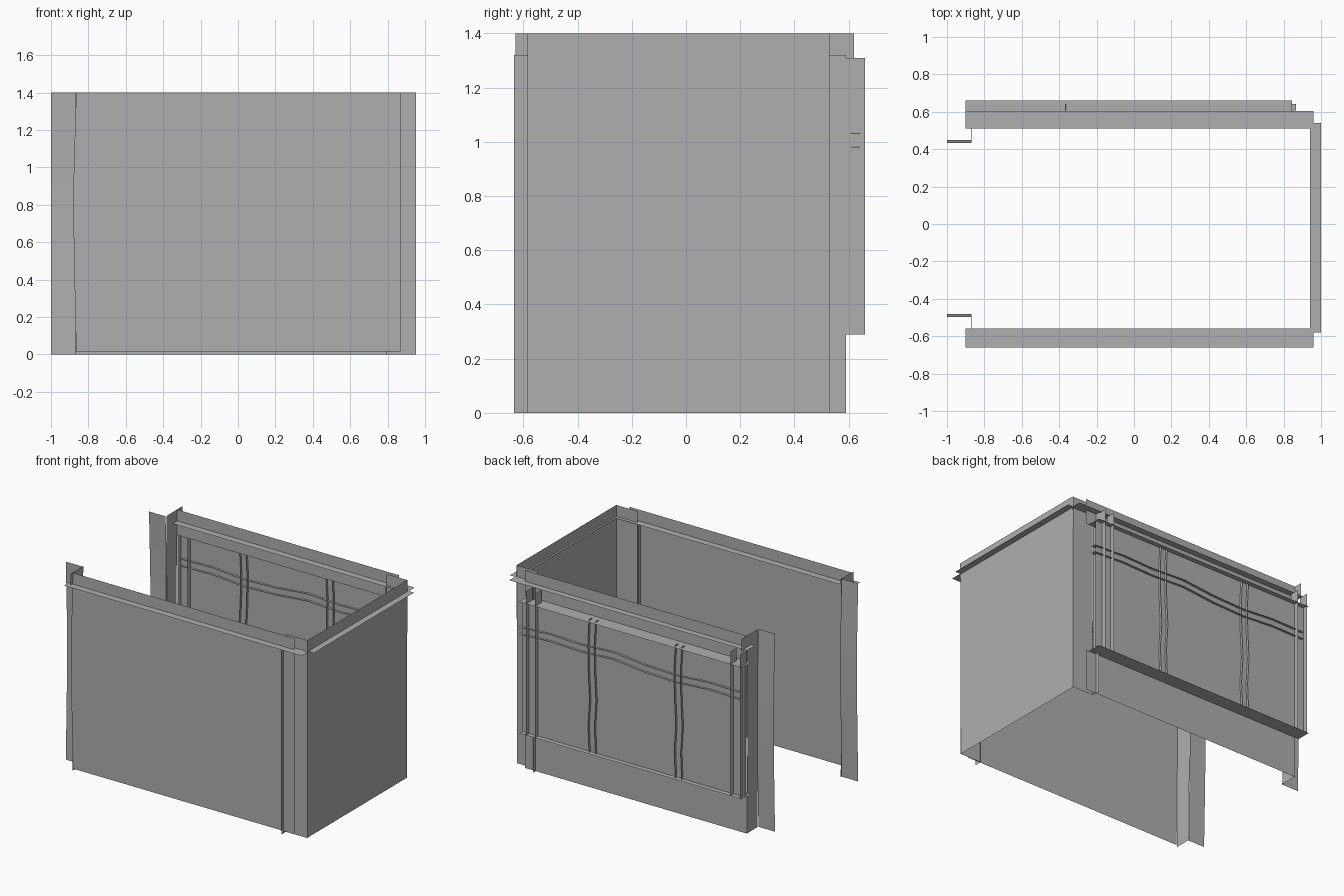
import bpy
import bmesh
from mathutils import Vector

cube = bpy.data.objects.get("Cube")
if cube:
    bpy.data.objects.remove(cube, do_unlink=True)

grey = bpy.data.materials.new("plain grey")
grey.use_nodes = True
colour = (0.43, 0.43, 0.43, 1)
grey.diffuse_color = colour
grey.node_tree.nodes["Principled BSDF"].inputs["Base Color"].default_value = colour

MIDDLE = Vector((0, 0, 0.7))


def loft(name, first, second):
    """Thin sheet spanning two paths with the same number of points."""
    bm = bmesh.new()
    a = [bm.verts.new(p) for p in first]
    b = [bm.verts.new(p) for p in second]
    for i in range(len(a) - 1):
        bm.faces.new((a[i], a[i + 1], b[i + 1], b[i]))
    for f in bm.faces:
        f.normal_update()
        if f.normal.dot(f.calc_center_median() - MIDDLE) < 0:
            f.normal_flip()
    mesh = bpy.data.meshes.new(name)
    bm.to_mesh(mesh)
    bm.free()
    mesh.materials.append(grey)
    obj = bpy.data.objects.new(name, mesh)
    bpy.context.collection.objects.link(obj)
    return obj


def ribbon(name, path, vec):
    """Path swept straight along a vector."""
    return loft(name, path, [Vector(p) + Vector(vec) for p in path])


def upright(name, start, end, low, high):
    """Vertical sheet over a line in plan."""
    return ribbon(name, [(*start, low), (*end, low)], (0, 0, high - low))


def flat(name, x0, x1, y0, y1, z):
    """Horizontal sheet."""
    return ribbon(name, [(x0, y0, z), (x1, y0, z)], (0, y1 - y0, 0))


FRONT, BACK, OUTSET = -0.61, 0.56, 0.625
LOW, HIGH, RIM, TOP = 0.29, 1.22, 1.32, 1.4
BOW = [(0, 0), (0.3, 0.007), (0.6, 0.013), (0.9, 0.015), (1.15, 0.008), (TOP, 0)]

# Front wall with a bowed open edge
loft("front_wall",
     [(-0.865 - bow, FRONT, max(z, 0.015)) for z, bow in BOW],
     [(0.87, FRONT, max(z, 0.015)) for z, bow in BOW])

# Closed end wall and its raised rim
ribbon("end_wall", [(0.95, -0.585, 0), (0.955, -0.585, RIM)], (0, 1.115, 0))
upright("end_rim", (0.955, -0.585), (0.955, 0.53), RIM, TOP)

# Corner sheets and the fins that cross the long walls
for side, y, wall in (("front", -0.585, FRONT), ("back", 0.53, BACK)):
    upright(side + "_corner_sheet", (0.79, y), (0.953, y), 0, TOP)
    upright(side + "_corner_fin", (0.785, y), (0.785, 2 * wall - y), 0, RIM)

# Back wall below and above the bay
upright("back_lower_wall", (-0.87, BACK), (0.87, BACK), 0, LOW)
upright("back_upper_wall", (-0.87, BACK), (0.87, BACK), HIGH, TOP)

# Horizontal flanges around the top
flat("front_flange", -0.9, 0.96, -0.66, -0.56, RIM)
flat("back_flange", -0.9, 0.96, 0.51, 0.605, RIM)
flat("end_flange", 0.94, 1.0, -0.58, 0.54, RIM)

# Returns and flanges framing the open end
for side, wall, inner in (("front", FRONT, -0.49), ("back", BACK, 0.44)):
    ribbon(side + "_return",
           [(-0.868 - bow * 0.3, wall, z) for z, bow in BOW],
           (0, inner - wall, 0))
    ribbon(side + "_end_flange",
           [(-1.0, inner - 0.007 + bow, z) for z, bow in BOW],
           (0.13, 0, 0))
upright("front_rim_return", (-0.87, -0.63), (-0.87, -0.56), RIM, TOP)
upright("back_rim_return", (-0.87, 0.5), (-0.87, 0.62), 1.31, TOP)

# Outset bay on the back wall
upright("bay_panel", (-0.9, OUTSET), (0.845, OUTSET), LOW, HIGH)
for name, z in (("bay_sill", LOW), ("bay_head", HIGH)):
    flat(name, -0.9, 0.845, BACK, 0.66, z)

# Paired posts at both ends of the bay
for side, xs in (("left", (0.79, 0.72)), ("right", (-0.81, -0.885))):
    for i, x in enumerate(xs):
        upright(f"{side}_bay_post_{i + 1}", (x, 0.59), (x, 0.66), LOW, 1.31)

# Paired wavy mullions
SWAY = (0, 0.008, -0.004, 0.006, 0.01, 0)
for side, centre in (("left", 0.285), ("right", -0.39)):
    for i, offset in enumerate((-0.025, 0.025)):
        path = [(centre + offset + s, 0.608, LOW + (HIGH + 0.01 - LOW) * k / 5)
                for k, s in enumerate(SWAY)]
        ribbon(f"{side}_mullion_{i + 1}", path, (0, 0.034, 0))

# Paired wavy cross rails
DIP = (0, 0.012, 0.005, 0.018, -0.006, -0.014, 0.004, 0)
for i, z in enumerate((1.03, 0.98)):
    path = [(0.865 - 1.735 * k / 7, 0.608, z + d) for k, d in enumerate(DIP)]
    ribbon(f"cross_rail_{i + 1}", path, (0, 0.034, 0))
